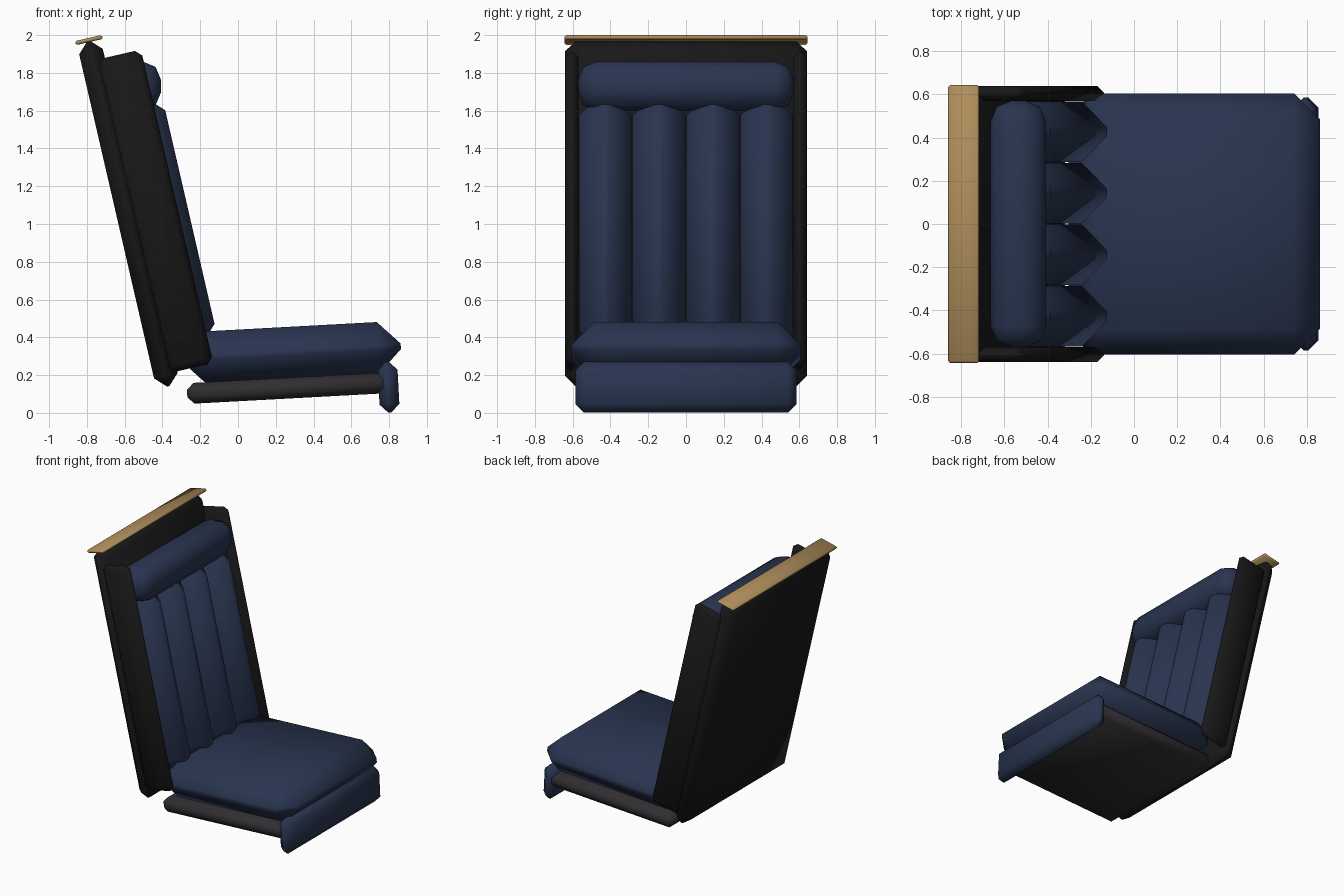
import bpy, bmesh, math
from mathutils import Matrix, Vector

if "Cube" in bpy.data.objects:
    bpy.data.objects.remove(bpy.data.objects["Cube"])


def material(name, rgb):
    m = bpy.data.materials.new(name)
    m.diffuse_color = (*rgb, 1)
    m.use_nodes = True
    m.node_tree.nodes["Principled BSDF"].inputs["Base Color"].default_value = m.diffuse_color
    return m


NAVY = material("navy_leather", (0.022, 0.035, 0.08))
BLACK = material("black_shell", (0.009, 0.009, 0.009))
CHARCOAL = material("charcoal_base", (0.03, 0.027, 0.03))
TAN = material("tan_trim", (0.43, 0.27, 0.105))

RECLINE = math.radians(-13)
SEAT_TILT = math.radians(-3.1)


def padded_box(name, center, size, bevel, mat, tilt=0.0, segments=1):
    """Box with chamfered or rounded edges, tilted about the y axis."""
    bm = bmesh.new()
    bmesh.ops.create_cube(bm, size=1)
    bmesh.ops.scale(bm, vec=size, verts=bm.verts)
    bmesh.ops.bevel(bm, geom=bm.edges[:], offset=bevel, segments=segments,
                    profile=0.5, affect='EDGES', clamp_overlap=True)
    mesh = bpy.data.meshes.new(name)
    bm.to_mesh(mesh)
    bm.free()
    mesh.materials.append(mat)
    ob = bpy.data.objects.new(name, mesh)
    bpy.context.collection.objects.link(ob)
    ob.location = center
    ob.rotation_euler = (0, tilt, 0)
    bpy.ops.object.select_all(action='DESELECT')
    ob.select_set(True)
    bpy.context.view_layer.objects.active = ob
    bpy.ops.object.shade_smooth_by_angle(angle=math.radians(60))
    return ob


def back_box(name, n, y, u, bevel, mat):
    """Box given by (min, max) ranges in the reclined frame of the backrest:
    n = forward, y = sideways, u = up along the back."""
    ranges = (n, y, u)
    mid = Vector([(a + b) / 2 for a, b in ranges])
    size = [b - a for a, b in ranges]
    center = Matrix.Rotation(RECLINE, 3, 'Y') @ mid
    return padded_box(name, center, size, bevel, mat, RECLINE)


# Backrest shell, side wings and top trim
back_box("back_shell", (-0.392, -0.264), (-0.64, 0.64), (0.22, 2.097), 0.058, BLACK)
for side, y in (("left", (0.57, 0.64)), ("right", (-0.64, -0.57))):
    back_box(f"{side}_wing", (-0.31, -0.068), y, (0.287, 1.99), 0.033, BLACK)
back_box("top_trim", (-0.398, -0.252), (-0.643, 0.643), (2.09, 2.112), 0.008, TAN)

# Four vertical padded channels
PITCH = 0.285
for i in range(4):
    yc = (i - 1.5) * PITCH
    back_box(f"back_channel_{i + 1}", (-0.30, -0.015),
             (yc - 0.14, yc + 0.14), (0.367, 1.768), 0.12, NAVY)

# Headrest roll
padded_box("headrest", (-0.536, 0, 1.73), (0.258, 1.145, 0.262), 0.1, NAVY, segments=2)

# Seat cushion, base pan and front flap
padded_box("seat_cushion", (0.28, 0, 0.321), (1.165, 1.21, 0.27), 0.12, NAVY, SEAT_TILT)
padded_box("seat_base", (0.265, 0, 0.131), (1.07, 1.14, 0.11), 0.036, CHARCOAL, SEAT_TILT)
padded_box("front_flap", (0.797, 0, 0.136), (0.105, 1.17, 0.27), 0.045, NAVY, SEAT_TILT)
